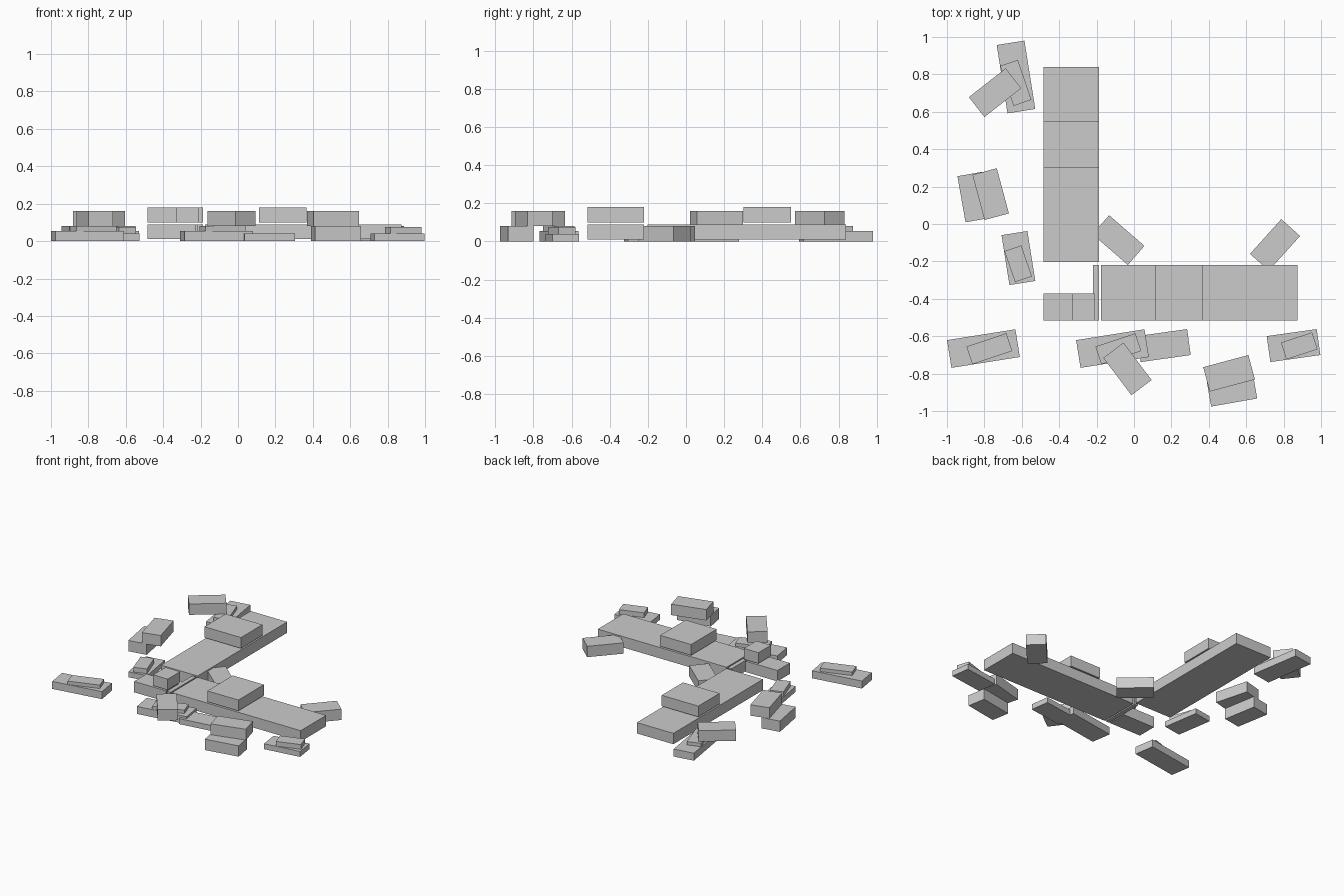
import bpy, math
from mathutils import Matrix, Vector

cube = bpy.data.objects.get("Cube")
if cube:
    bpy.data.objects.remove(cube, do_unlink=True)

# One stone colour
stone = bpy.data.materials.new("stone_grey")
stone.use_nodes = True
grey = (0.6, 0.6, 0.6, 1)
stone.diffuse_color = grey
stone.node_tree.nodes["Principled BSDF"].inputs["Base Color"].default_value = grey

# Stone shapes: length, width, height
SLAB = (0.37, 0.15, 0.055)
SLAB_CHIP = (0.225, 0.1, 0.025)
TILE = (0.27, 0.14, 0.04)
TILE_CHIP = (0.175, 0.095, 0.035)
BRICK = (0.25, 0.135, 0.08)


def block(name, size, x, y, base=0, angle=0):
    """Flat-faced block resting at height base, turned about z."""
    bpy.ops.mesh.primitive_cube_add(size=1)
    ob = bpy.context.object
    ob.name = ob.data.name = name
    ob.data.transform(Matrix.Diagonal((*size, 1)))
    ob.location = (x, y, base + size[2] / 2)
    ob.rotation_euler.z = math.radians(angle)
    ob.data.materials.append(stone)
    return ob


def wall(name, x0, x1, y0, y1, base=0.01):
    """Axis-aligned course of the wall."""
    block(name, (x1 - x0, y1 - y0, 0.08), (x0 + x1) / 2, (y0 + y1) / 2, base)


def stack(name, lower, upper, x, y, angle, offset, twist):
    """Lower stone with a second one lying askew on top."""
    block(name + "_lower", lower, x, y, 0, angle)
    shift = Matrix.Rotation(math.radians(angle), 2) @ Vector(offset)
    block(name + "_upper", upper, x + shift.x, y + shift.y, lower[2], angle + twist)


# Two wall wings, each with a raised course
wall("back_wing", -0.485, -0.187, -0.203, 0.84)
wall("back_wing_raised", -0.485, -0.187, 0.302, 0.55, 0.1)
wall("side_wing", -0.177, 0.873, -0.517, -0.22)
wall("side_wing_raised", 0.112, 0.365, -0.517, -0.22, 0.1)

# Broken corner
wall("corner_block", -0.485, -0.225, -0.517, -0.372)
wall("corner_strip", -0.218, -0.187, -0.517, -0.22)
wall("corner_raised", -0.33, -0.211, -0.517, -0.372, 0.1)

# Slabs with a thin chip on top
for name, x, y, angle in (("left_slab", -0.805, -0.666, 9),
                          ("front_slab", -0.115, -0.666, 9),
                          ("back_slab", -0.631, 0.786, -81)):
    stack(name, SLAB, SLAB_CHIP, x, y, angle, (0.031, -0.006), 9.5)

# Tiles with a thin chip on top
for name, x, y, angle in (("right_tile", 0.853, -0.65, 8),
                          ("side_tile", -0.618, -0.182, -81)):
    stack(name, TILE, TILE_CHIP, x, y, angle, (0.03, -0.006), 10)
block("front_tile", TILE, 0.16, -0.65, 0, 8)

# Stacked pairs of bricks
for name, x, y, angle in (("front_pair", 0.524, -0.888, 10),
                          ("side_pair", -0.856, 0.144, -80)):
    stack(name, BRICK, BRICK, x, y, angle, (0, 0.091), 5)

# Loose bricks
block("front_loose_brick", BRICK, -0.035, -0.775, 0.08, -53)
block("back_loose_brick", BRICK, -0.743, 0.702, 0.08, 38)
block("inner_loose_brick", BRICK, -0.083, -0.086, 0, -41)
block("right_loose_brick", BRICK, 0.754, -0.112, 0, 48)
